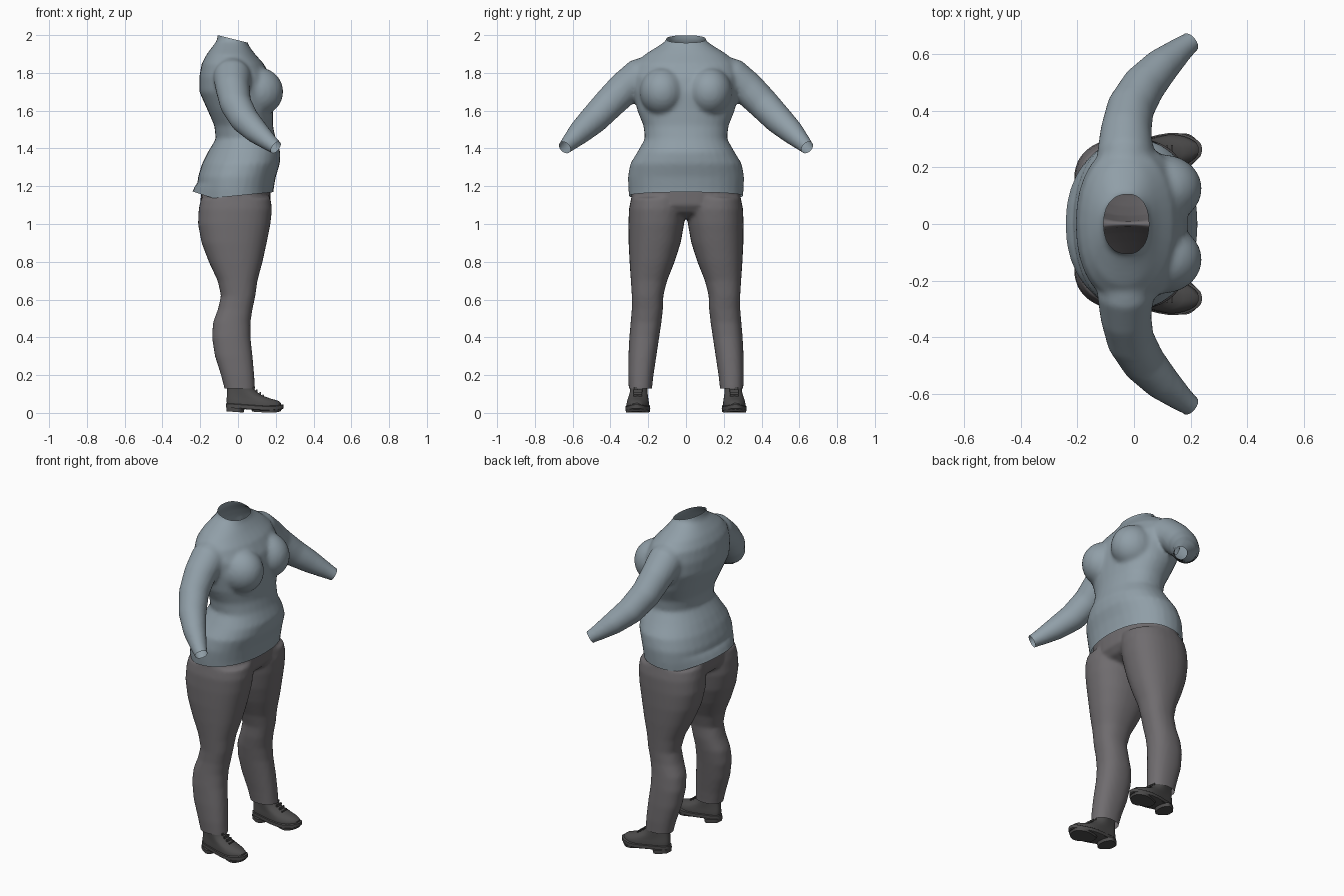
import bpy, bmesh, math
from mathutils import Vector

cube = bpy.data.objects.get("Cube")
if cube:
    bpy.data.objects.remove(cube)


def material(name, rgb):
    m = bpy.data.materials.new(name)
    m.use_nodes = True
    m.diffuse_color = (*rgb, 1)
    bsdf = m.node_tree.nodes["Principled BSDF"]
    bsdf.inputs["Base Color"].default_value = (*rgb, 1)
    bsdf.inputs["Roughness"].default_value = 0.8
    return m


SHIRT = material("blue grey knit", (0.28, 0.345, 0.39))
CLOTH = material("grey cloth", (0.16, 0.15, 0.158))
LEATHER = material("dark leather", (0.075, 0.073, 0.073))


def bridge(bm, rings):
    """Join rings of points into a closed skin."""
    loops = [[bm.verts.new(p) for p in ring] for ring in rings]
    n = len(loops[0])
    for a, b in zip(loops, loops[1:]):
        for i in range(n):
            j = (i + 1) % n
            bm.faces.new((a[i], a[j], b[j], b[i]))
    bm.faces.new(loops[0][::-1])
    bm.faces.new(loops[-1])


def oval(centre, u, v, power=2.0, n=32):
    """Superellipse ring with half axes u and v."""
    def s(t):
        return math.copysign(abs(t) ** (2 / power), t)
    return [centre + u * s(math.cos(a)) + v * s(math.sin(a))
            for a in (2 * math.pi * i / n for i in range(n))]


def stack(bm, rows, power=2.2):
    """Level ovals from rows of height, back, front, right edge, left edge."""
    bridge(bm, [oval(Vector(((b + f) / 2, (r + l) / 2, z)), Vector(((f - b) / 2, 0, 0)),
                     Vector((0, (l - r) / 2, 0)), power) for z, b, f, r, l in rows])


def tube(bm, path, side):
    """Round limb through x, y, z, radius."""
    pts = [Vector((x, y * side, z)) for x, y, z, r in path]
    rings = []
    for i, p in enumerate(pts):
        d = (pts[min(i + 1, len(pts) - 1)] - pts[max(i - 1, 0)]).normalized()
        u = d.cross(Vector((1, 0, 0))).normalized()
        rings.append(oval(p, u * path[i][3], d.cross(u) * path[i][3]))
    bridge(bm, rings)


def finish(bm, name, mat, angle=60):
    bmesh.ops.recalc_face_normals(bm, faces=bm.faces)
    mesh = bpy.data.meshes.new(name)
    bm.to_mesh(mesh)
    bm.free()
    mesh.materials.append(mat)
    ob = bpy.data.objects.new(name, mesh)
    bpy.context.collection.objects.link(ob)
    bpy.ops.object.select_all(action="DESELECT")
    ob.select_set(True)
    bpy.context.view_layer.objects.active = ob
    bpy.ops.object.shade_smooth_by_angle(angle=math.radians(angle))
    return ob


def blend(ob, voxel, rounds):
    """Fuse overlapping parts into one soft garment."""
    mod = ob.modifiers.new("fuse", "REMESH")
    mod.mode, mod.voxel_size, mod.use_smooth_shade = "VOXEL", voxel, True
    mod = ob.modifiers.new("soften", "SMOOTH")
    mod.factor, mod.iterations = 0.5, rounds
    for m in ("fuse", "soften"):
        bpy.ops.object.modifier_apply(modifier=m)
    bm = bmesh.new()
    bm.from_mesh(ob.data)
    return bm


def trim(bm, point, normal, keep=lambda v: True):
    """Cut an opening, removing everything beyond the plane."""
    verts = [v for v in bm.verts if keep(v.co)]
    edges = [e for e in bm.edges if all(keep(v.co) for v in e.verts)]
    faces = [f for f in bm.faces if all(keep(v.co) for v in f.verts)]
    bmesh.ops.bisect_plane(bm, geom=verts + edges + faces, plane_co=point,
                           plane_no=normal, clear_outer=True)


def save(bm, ob):
    bm.to_mesh(ob.data)
    bm.free()
    ob.data.update()
    for p in ob.data.polygons:
        p.use_smooth = True


# Shirt: torso, bust and sleeves
torso = [(1.06, -.215, .18, .295), (1.18, -.218, .188, .305), (1.25, -.212, .2, .308),
         (1.32, -.19, .222, .295), (1.38, -.16, .225, .258), (1.45, -.118, .2, .218),
         (1.52, -.125, .185, .225), (1.6, -.16, .185, .258), (1.7, -.205, .19, .28),
         (1.78, -.205, .175, .285), (1.85, -.192, .135, .265), (1.9, -.165, .09, .215),
         (1.94, -.135, .06, .15), (1.97, -.112, .048, .105), (2.05, -.1, .045, .095)]
sleeve = [(-.03, .16, 1.8, .1), (-.03, .25, 1.775, .1), (-.028, .33, 1.715, .09),
          (-.012, .41, 1.635, .084), (.035, .49, 1.552, .077), (.1, .56, 1.487, .064),
          (.165, .615, 1.432, .046), (.2, .642, 1.405, .037), (.235, .668, 1.378, .037)]
bm = bmesh.new()
stack(bm, [(z, b, f, -w, w) for z, b, f, w in torso])
for side in (1, -1):
    tube(bm, sleeve, side)
    ball = bmesh.ops.create_uvsphere(bm, u_segments=24, v_segments=16, radius=1)
    for v in ball["verts"]:
        v.co = Vector((.105 + v.co.x * .135, side * .125 + v.co.y * .12, 1.7 + v.co.z * .13))
shirt = finish(bm, "shirt", SHIRT)
bm = blend(shirt, 0.012, 6)
trim(bm, (-.03, 0, 1.98), (.25, 0, 1), lambda c: c.z > 1.85)
trim(bm, (0, 0, 1.15), (.1, 0, -1), lambda c: c.z < 1.3)
for side in (1, -1):
    trim(bm, (.2, .642 * side, 1.405), (.65, .5 * side, -.5), lambda c: c.y * side > .5)
# Back of the hem lifts and kicks out
for v in bm.verts:
    if v.co.z < 1.22 and v.co.x < -.13:
        k = (1.22 - v.co.z) / .09 * (-.13 - v.co.x) / .09
        v.co.z += .045 * k
        v.co.x -= .025 * k
save(bm, shirt)

# Trousers: seat and two legs
seat = [(1.03, -.13, .08, .12), (1.06, -.185, .145, .24), (1.1, -.2, .172, .29),
        (1.18, -.195, .172, .288), (1.28, -.175, .16, .27)]
leg = [(.08, -.068, .088, .18, .302), (.13, -.072, .09, .18, .303), (.2, -.09, .086, .172, .306),
       (.3, -.122, .077, .157, .305), (.4, -.138, .066, .142, .3), (.48, -.132, .066, .13, .293),
       (.55, -.106, .077, .122, .287), (.62, -.09, .092, .12, .287), (.7, -.108, .103, .1, .292),
       (.8, -.155, .13, .06, .299), (.9, -.193, .152, .028, .304), (1.0, -.212, .172, .01, .305),
       (1.08, -.208, .18, .003, .302), (1.14, -.195, .172, .003, .29)]
bm = bmesh.new()
stack(bm, [(z, b, f, -w, w) for z, b, f, w in seat])
for side in (1, -1):
    stack(bm, [(z, b, f, *sorted((i * side, o * side))) for z, b, f, i, o in leg], 2.3)
trousers = finish(bm, "trousers", CLOTH)
bm = blend(trousers, 0.011, 4)
trim(bm, (0, 0, .13), (0, 0, -1))
trim(bm, (0, 0, 1.22), (0, 0, 1))
save(bm, trousers)


# Shoes: sole, heel, upper and laces
def place(bm, side):
    for v in bm.verts:
        x, y, z = v.co
        v.co = (x, side * (.248 + y + .06 * x), z - .07 * x + .25 * max(0, x - .15) ** 2 * 8)


def footprint(z, back, front, half):
    """Shoe outline, narrow at heel and waist, broad at the ball."""
    ring = oval(Vector(((back + front) / 2, 0, z)), Vector(((front - back) / 2, 0, 0)),
                Vector((0, half, 0)), 2.6, 40)
    for p in ring:
        t = (p.x - back) / (front - back)
        p.y *= .86 + .14 * math.sin(math.pi * 1.9 * (t - .42))
    return ring


def shoe_part(name, rows, side):
    bm = bmesh.new()
    bridge(bm, [footprint(*r) for r in rows])
    place(bm, side)
    finish(bm, name, LEATHER, 40)


upper = [(.04, -.058, .228, .06), (.055, -.06, .228, .061), (.072, -.06, .212, .058),
         (.086, -.059, .175, .054), (.1, -.058, .13, .05), (.118, -.057, .1, .047),
         (.135, -.057, .083, .046), (.16, -.06, .075, .048)]
for side, word in ((1, "left"), (-1, "right")):
    shoe_part(word + "_shoe_upper", upper, side)
    shoe_part(word + "_shoe_sole", [(.022, -.06, .235, .063), (.025, -.064, .24, .067),
                                    (.044, -.064, .24, .067), (.047, -.06, .236, .063)], side)
    shoe_part(word + "_shoe_heel", [(.004, -.061, .03, .058), (.026, -.062, .035, .06)], side)
    shoe_part(word + "_shoe_tread", [(.012, .075, .225, .06), (.026, .07, .232, .063)], side)
    bm = bmesh.new()
    for i in range(4):
        bar = bmesh.ops.create_cube(bm, size=1)
        for v in bar["verts"]:
            v.co = Vector((.083 + .017 * i + v.co.x * .007, v.co.y * .045,
                           .137 - .0125 * i + v.co.z * .012))
    place(bm, side)
    finish(bm, word + "_shoe_laces", LEATHER, 30)
